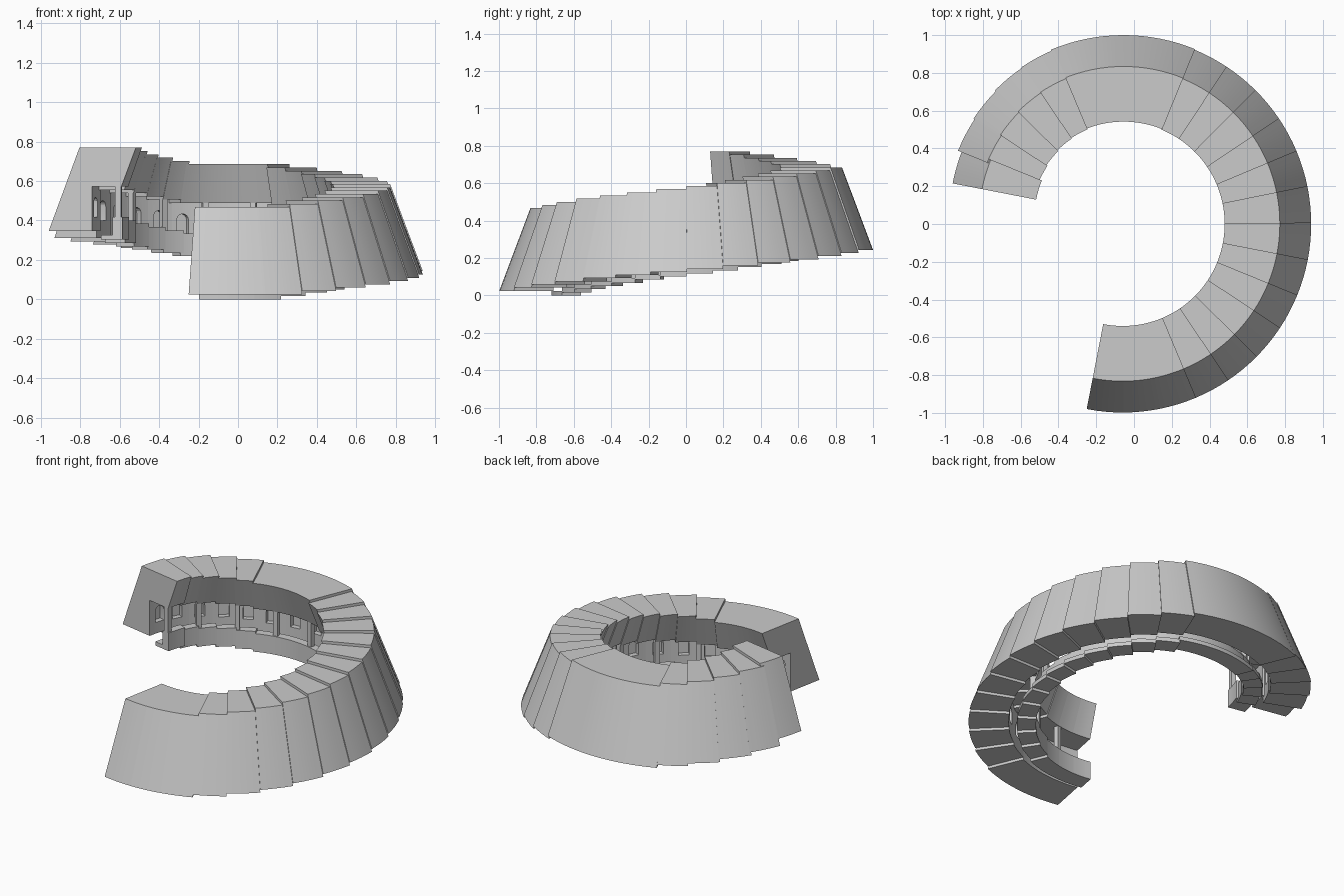
import bpy, bmesh, math
from mathutils import Vector

if "Cube" in bpy.data.objects:
    bpy.data.objects.remove(bpy.data.objects["Cube"])

STEP = math.radians(11.25)
START = math.radians(-101)
RISE = 0.0168

stone = bpy.data.materials.new("pale grey stone")
stone.diffuse_color = (0.6, 0.6, 0.6, 1)
stone.use_nodes = True
stone.node_tree.nodes["Principled BSDF"].inputs["Base Color"].default_value = stone.diffuse_color


def finish(bm, name, smooth=True):
    bmesh.ops.recalc_face_normals(bm, faces=bm.faces)
    me = bpy.data.meshes.new(name)
    bm.to_mesh(me)
    bm.free()
    ob = bpy.data.objects.new(name, me)
    bpy.context.collection.objects.link(ob)
    me.materials.append(stone)
    if smooth:
        bpy.ops.object.select_all(action='DESELECT')
        ob.select_set(True)
        bpy.context.view_layer.objects.active = ob
        bpy.ops.object.shade_smooth_by_angle(angle=math.radians(25))
    return ob


def sweep(bm, profile, a0, a1, centre, z, n):
    """Sweep a closed (radius, height) profile around a vertical axis."""
    rings = []
    for k in range(n + 1):
        a = a0 + (a1 - a0) * k / n
        rings.append([bm.verts.new((centre[0] + r * math.cos(a),
                                    centre[1] + r * math.sin(a), z + h))
                      for r, h in profile])
    m = len(profile)
    for p, q in zip(rings, rings[1:]):
        for j in range(m):
            bm.faces.new((p[j], p[(j + 1) % m], q[(j + 1) % m], q[j]))
    bm.faces.new(rings[0])
    bm.faces.new(rings[-1][::-1])


def arch_prism(bm, a, centre, z, r0, r1, width, height):
    """Arched block pointing along the radius, used to cut the niches."""
    w = width / 2
    pts = [(-w, 0), (w, 0)]
    pts += [(w * math.cos(t * math.pi / 8), height - w + w * math.sin(t * math.pi / 8))
            for t in range(9)]
    out = Vector((math.cos(a), math.sin(a), 0))
    side = Vector((-math.sin(a), math.cos(a), 0))
    base = Vector((centre[0], centre[1], z))
    ends = [[bm.verts.new(base + out * r + side * s + Vector((0, 0, h))) for s, h in pts]
            for r in (r0, r1)]
    m = len(pts)
    for j in range(m):
        bm.faces.new((ends[0][j], ends[0][(j + 1) % m], ends[1][(j + 1) % m], ends[1][j]))
    bm.faces.new(ends[0])
    bm.faces.new(ends[1][::-1])


# Segment list: first step, step count, level, centre
segments = [(i, 1, max(0, i - 2), (-0.06, 0.0)) for i in range(15)]
segments.append((15, 4, 13, (-0.055, 0.002)))
left_centres = [(-0.037, 0.003), (-0.027, 0.005), (-0.018, 0.006), (-0.008, 0.01), (0.012, 0.026)]
segments += [(19 + k, 1, 14 + k, c) for k, c in enumerate(left_centres)]

gallery = bmesh.new()
columns = bmesh.new()

for first, count, level, c in segments:
    a0 = START + first * STEP
    a1 = a0 + count * STEP
    z = level * RISE
    low = 0.045 if first == 23 else 0.025

    # Leaning outer wall with the overhanging inner lip
    wall = bmesh.new()
    sweep(wall, [(0.998 - (low - 0.025) * 0.375, low), (0.832, 0.467), (0.54, 0.467),
                 (0.615, 0.27), (0.767, 0.27), (0.767, low)],
          a0, a1, c, z, 4 * count)
    wall_ob = finish(wall, "wall_segment", smooth=False)

    # Arched niches in the back of the gallery
    cut = bmesh.new()
    for k in range(count):
        arch_prism(cut, a0 + (k + 0.5) * STEP, c, z + 0.115, 0.70, 0.80, 0.062, 0.10)
    cutter = finish(cut, "niche_cutter", smooth=False)
    mod = wall_ob.modifiers.new("niches", 'BOOLEAN')
    mod.operation = 'DIFFERENCE'
    mod.solver = 'EXACT'
    mod.object = cutter
    bpy.ops.object.select_all(action='DESELECT')
    wall_ob.select_set(True)
    bpy.context.view_layer.objects.active = wall_ob
    bpy.ops.object.modifier_apply(modifier=mod.name)
    bpy.data.objects.remove(cutter)
    bpy.ops.object.shade_smooth_by_angle(angle=math.radians(20))

    # Gallery floor and parapet in one L-shaped section
    sweep(gallery, [(0.61, 0), (0.72, 0), (0.72, 0.025), (0.66, 0.025),
                    (0.66, 0.115), (0.61, 0.115)], a0, a1, c, z, 4 * count)

    # Slim columns between parapet and overhang
    for k in range(count):
        if (first + k) % 2 == 1:
            e = a0 + (k + 1) * STEP
            sweep(columns, [(0.617, 0.11), (0.647, 0.11), (0.647, 0.275), (0.617, 0.275)],
                  e - 0.045, e, c, z, 1)

finish(gallery, "gallery_parapet")
finish(columns, "gallery_columns", smooth=False)
